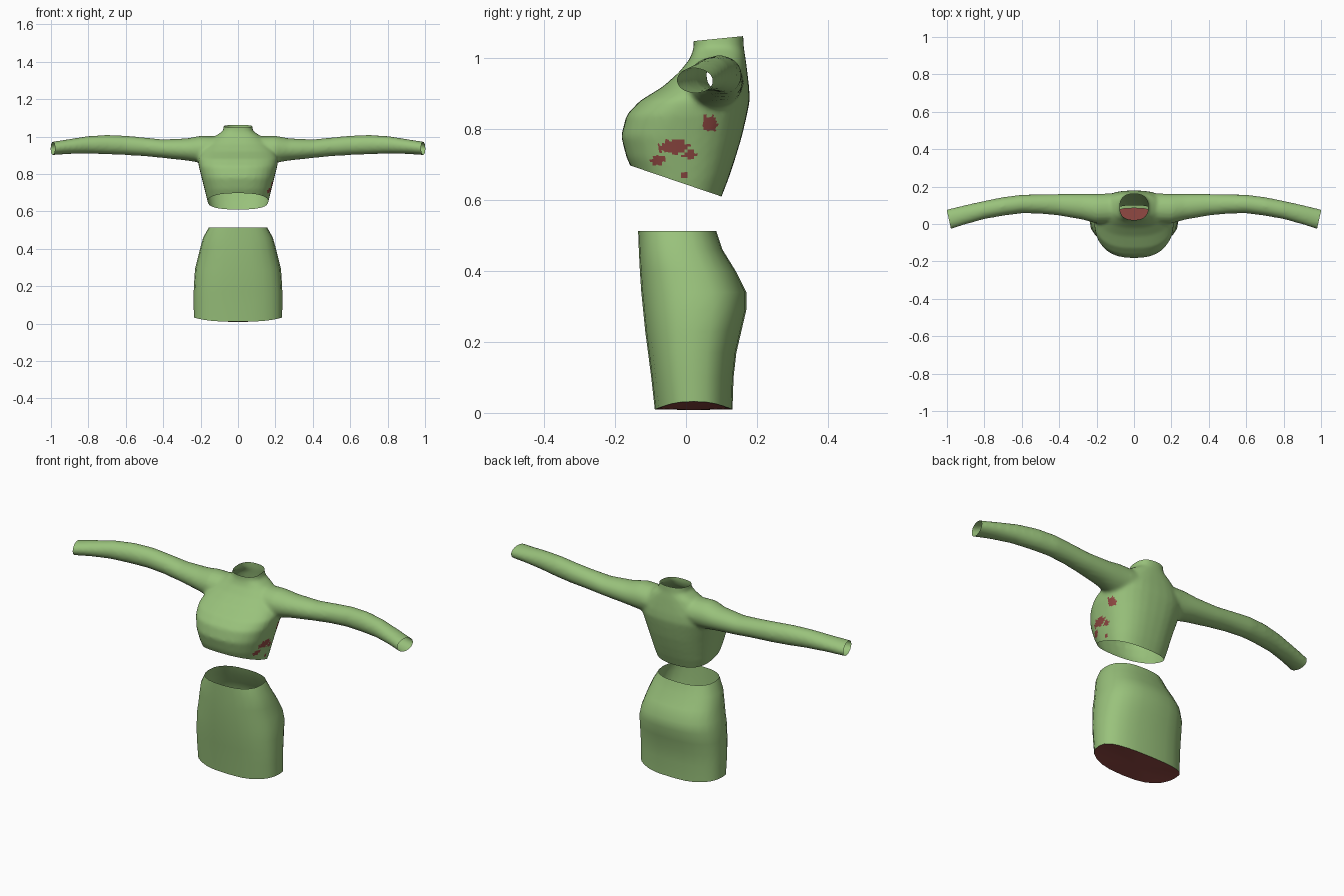
import bpy, bmesh, random
from math import cos, sin, pi
from mathutils import Vector

random.seed(4)
cube = bpy.data.objects.get("Cube")
if cube:
    bpy.data.objects.remove(cube)


def material(name, rgb):
    m = bpy.data.materials.new(name)
    m.use_nodes = True
    m.diffuse_color = (*rgb, 1)
    m.node_tree.nodes["Principled BSDF"].inputs["Base Color"].default_value = (*rgb, 1)
    return m


green = material("soft green", (0.32, 0.54, 0.20))
red = material("dark red lining", (0.28, 0.065, 0.055))


def power(v, e):
    return abs(v) ** e * (1 if v >= 0 else -1)


def oval(n, expo):
    """Unit superellipse as a list of pairs."""
    angles = [2 * pi * i / n for i in range(n)]
    return [(power(cos(a), 2 / expo), power(sin(a), 2 / expo)) for a in angles]


def loft(bm, rings, caps=True):
    """Skin a list of point rings, optionally closing both ends."""
    rows = [[bm.verts.new(p) for p in ring] for ring in rings]
    n = len(rows[0])
    for a, b in zip(rows, rows[1:]):
        for i in range(n):
            j = (i + 1) % n
            bm.faces.new((a[i], a[j], b[j], b[i]))
    if caps:
        bm.faces.new(rows[0][::-1])
        bm.faces.new(rows[-1])
    return rows


def add_object(name, bm, angle):
    mesh = bpy.data.meshes.new(name)
    bmesh.ops.recalc_face_normals(bm, faces=bm.faces)
    bm.to_mesh(mesh)
    bm.free()
    for m in (green, red):
        mesh.materials.append(m)
    obj = bpy.data.objects.new(name, mesh)
    bpy.context.collection.objects.link(obj)
    bpy.ops.object.select_all(action='DESELECT')
    obj.select_set(True)
    bpy.context.view_layer.objects.active = obj
    bpy.ops.object.shade_smooth_by_angle(angle=angle)
    return obj


# Torso: height, front y, back y, half width
torso = [
    (0.57, -.11, .085, .14), (0.66, -.14, .12, .165), (0.72, -.168, .14, .18),
    (0.78, -.183, .158, .195), (0.84, -.168, .172, .21), (0.88, -.13, .18, .215),
    (0.92, -.065, .178, .20), (0.96, -.02, .173, .17), (1.0, .012, .168, .125),
    (1.03, .022, .163, .08), (1.10, .02, .16, .07),
]
# Sleeve: x, centre y, centre z, radius in y, radius in z
sleeve = [
    (.05, .085, .93, .08, .07), (.2, .082, .932, .08, .073), (.27, .092, .931, .07, .06),
    (.4, .103, .935, .058, .05), (.5, .107, .945, .052, .05), (.6, .107, .953, .05, .052),
    (.7, .094, .957, .05, .052), (.8, .075, .956, .049, .047), (.9, .05, .947, .052, .04),
    (1.05, .008, .93, .058, .033),
]

body = bmesh.new()
loft(body, [[(w * c, (f + b) / 2 + (b - f) / 2 * s, z) for c, s in oval(32, 2.5)]
            for z, f, b, w in torso])
for side in (1, -1):
    loft(body, [[(side * x, y + ry * c, z + rz * s) for c, s in oval(20, 2)]
                for x, y, z, ry, rz in sleeve])

# Blend torso and sleeves into one smooth shell
top = add_object("cropped_top", body, 0.8)
remesh = top.modifiers.new("Blend", 'REMESH')
remesh.mode = 'VOXEL'
remesh.voxel_size = 0.009
smooth = top.modifiers.new("Soften", 'SMOOTH')
smooth.factor = 0.5
smooth.iterations = 8
for m in (remesh.name, smooth.name):
    bpy.ops.object.modifier_apply(modifier=m)

# Cut open the waist, neck and cuffs
bm = bmesh.new()
bm.from_mesh(top.data)
cuts = [((0, -.15, .695), (0, -.34, -1)), ((0, .09, 1.055), (0, -.1, 1)),
        ((.99, .025, .94), (.975, -.22, 0)), ((-.99, .025, .94), (-.975, -.22, 0))]
for co, normal in cuts:
    bmesh.ops.bisect_plane(bm, geom=bm.verts[:] + bm.edges[:] + bm.faces[:],
                           plane_co=co, plane_no=Vector(normal).normalized(),
                           clear_outer=True)
# Speckled lining patches on one flank: y, z, radius y, radius z
patches = [(-.035, .75, .045, .022), (.065, .815, .022, .025),
           (-.08, .712, .022, .013), (-.005, .672, .013, .01), (.01, .73, .02, .013)]
for f in bm.faces:
    p = f.calc_center_median()
    f.material_index = 0
    if p.x > .1 and abs(f.normal.x) > .25:
        for y, z, ry, rz in patches:
            d = ((p.y - y) / ry) ** 2 + ((p.z - z) / rz) ** 2
            if d < random.uniform(.6, 1.2):
                f.material_index = 1
bm.to_mesh(top.data)
bm.free()
bpy.ops.object.shade_smooth_by_angle(angle=0.8)

# Skirt: height, front y, back y, half width
skirt = [
    (0.01, -.088, .131, .236), (0.10, -.098, .134, .237), (0.17, -.107, .142, .237),
    (0.23, -.115, .156, .234), (0.29, -.121, .17, .23), (0.34, -.126, .17, .218),
    (0.40, -.13, .14, .203), (0.46, -.133, .103, .186), (0.513, -.135, .085, .157),
]
bm = bmesh.new()
rings = []
for k, (z, f, b, w) in enumerate(skirt):
    seam = 0.3 * b * (k < 5)
    ring = []
    for c, s in oval(24, 2.5):
        lift = 0.022 * abs(c) ** 3 if k == 0 else 0
        mid = (f + b) / 2
        ring.append((w * c, mid + (b - f) / 2 * s, z + lift))
    rings.append(ring)
rows = loft(bm, rings, caps=False)

# Lining panel closing the hem
centre = bm.verts.new((0, .02, .008))
hem = rows[0]
for i, v in enumerate(hem):
    bm.faces.new((v, centre, hem[(i + 1) % len(hem)])).material_index = 1
add_object("skirt", bm, 0.5)
